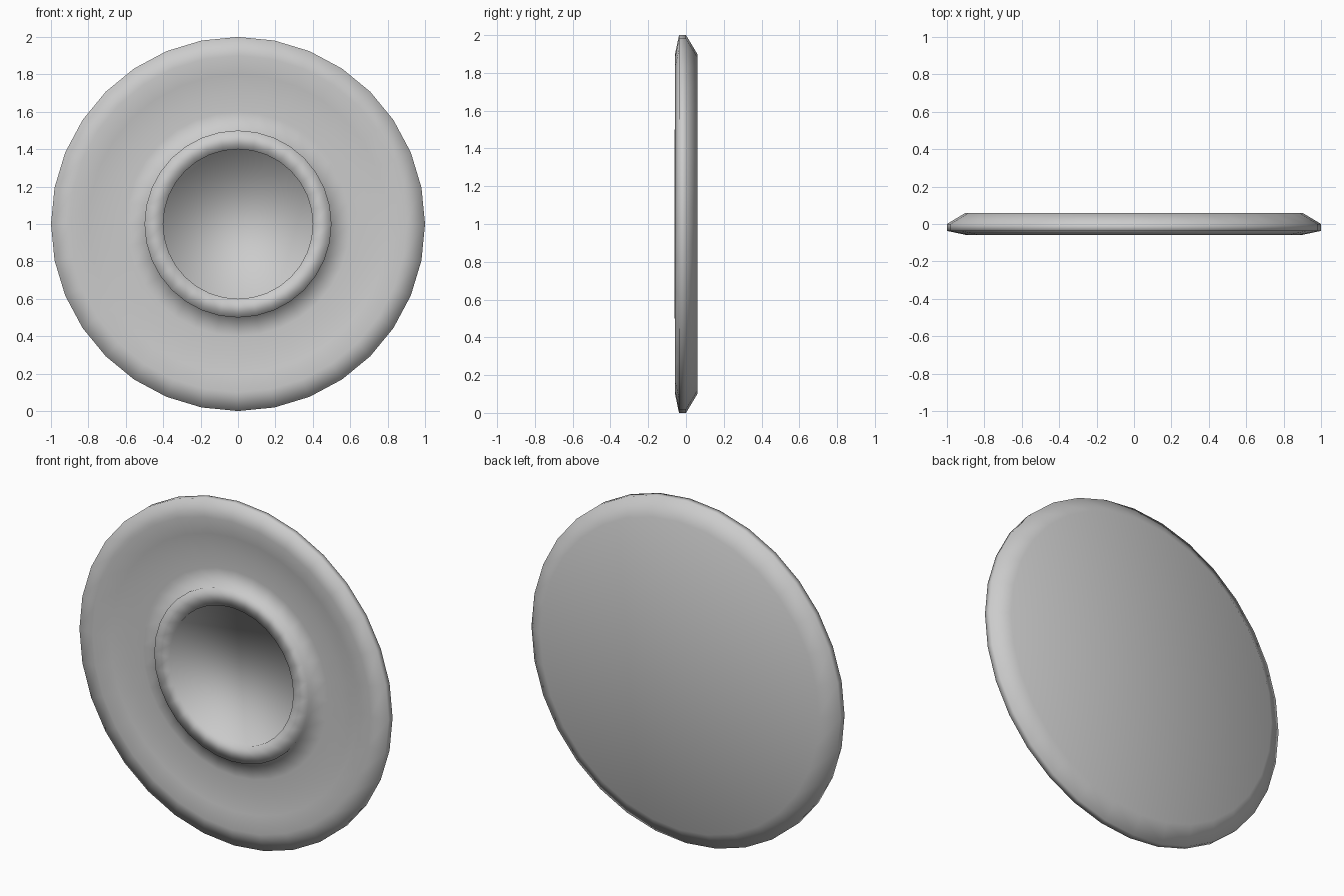
import bpy, bmesh, math

if "Cube" in bpy.data.objects:
    bpy.data.objects.remove(bpy.data.objects["Cube"])

SIDES = 32
# Radius and depth (y) of each ring, from the back face round to the recess floor
PROFILE = [(0.9, 0.06), (1.0, 0.0), (1.0, -0.037), (0.9, -0.058), (0.8, -0.038),
           (0.7, -0.028), (0.6, -0.026), (0.5, -0.03), (0.5, -0.06),
           (0.4, -0.06), (0.4, -0.03)]


def lathe(name, profile, sides):
    """Spin a profile about the y axis at height 1, capping both ends."""
    bm = bmesh.new()
    rings = []
    for r, y in profile:
        rings.append([bm.verts.new((r * math.sin(2 * math.pi * i / sides), y,
                                    1 + r * math.cos(2 * math.pi * i / sides)))
                      for i in range(sides)])
    for a, b in zip(rings, rings[1:]):
        for i in range(sides):
            j = (i + 1) % sides
            bm.faces.new((a[i], a[j], b[j], b[i]))
    bm.faces.new(rings[0])
    bm.faces.new(rings[-1])
    bmesh.ops.recalc_face_normals(bm, faces=bm.faces)
    for f in bm.faces:
        f.smooth = True
    mesh = bpy.data.meshes.new(name)
    bm.to_mesh(mesh)
    bm.free()
    obj = bpy.data.objects.new(name, mesh)
    bpy.context.collection.objects.link(obj)
    return obj


# Round dish with bevelled rim, raised centre ring and recessed middle
lathe("ringed_disc", PROFILE, SIDES)
